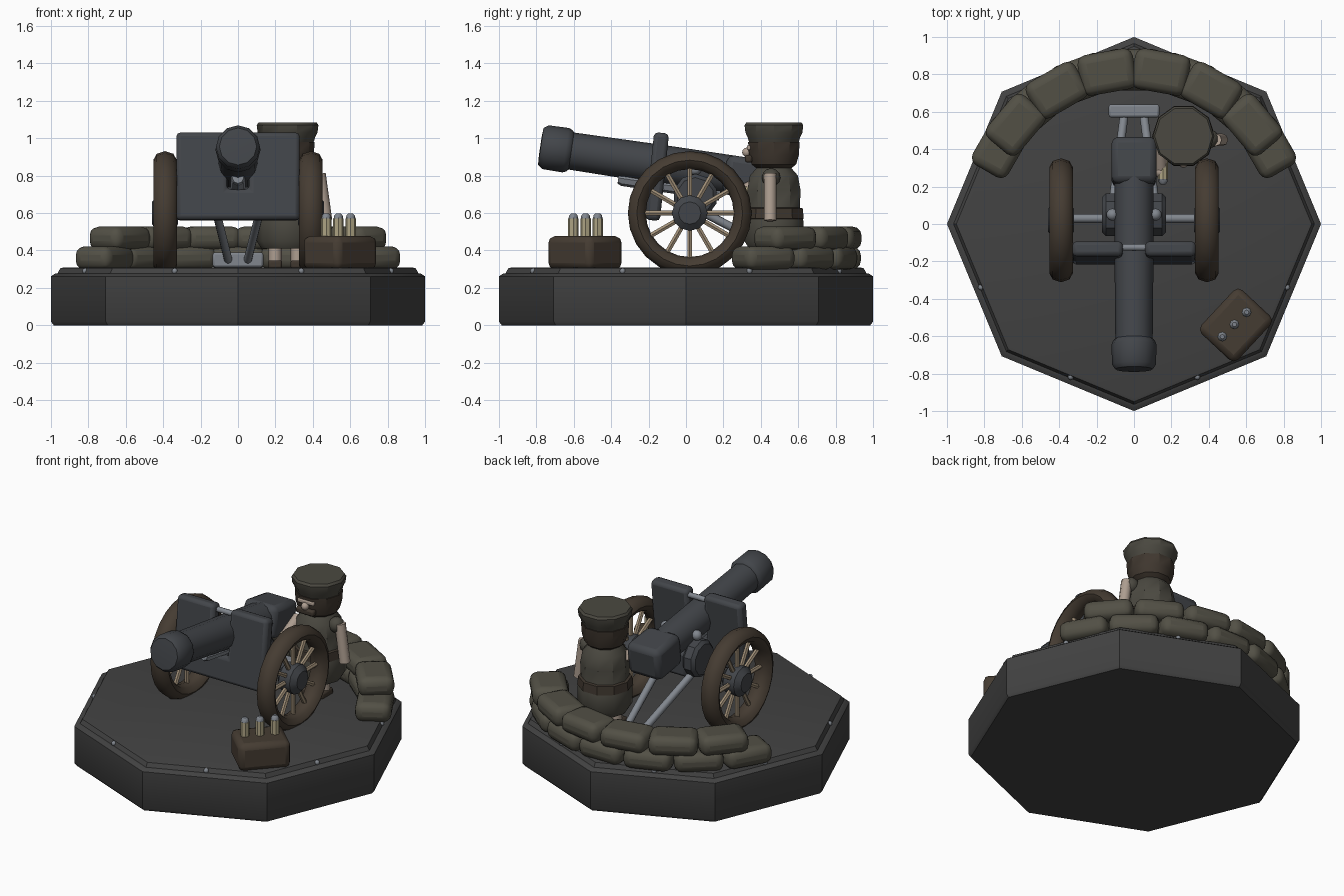
import bpy, bmesh
from math import radians, sin, cos, pi
from mathutils import Matrix, Vector

if "Cube" in bpy.data.objects:
    bpy.data.objects.remove(bpy.data.objects["Cube"])


def mat(name, r, g, b):
    m = bpy.data.materials.new(name)
    m.diffuse_color = (r, g, b, 1)
    m.use_nodes = True
    m.node_tree.nodes["Principled BSDF"].inputs["Base Color"].default_value = m.diffuse_color
    return m


STONE = mat("stone", 0.055, 0.055, 0.055)
GUN = mat("gunmetal", 0.055, 0.06, 0.068)
STEEL = mat("steel", 0.22, 0.24, 0.27)
WOOD = mat("wood", 0.06, 0.045, 0.032)
SPOKE = mat("spoke_wood", 0.36, 0.28, 0.19)
CANVAS = mat("canvas", 0.085, 0.08, 0.06)
CLOTH = mat("cloth", 0.07, 0.066, 0.052)
LEATHER = mat("leather", 0.05, 0.038, 0.028)
SKIN = mat("skin", 0.42, 0.34, 0.28)
BRASS = mat("brass", 0.42, 0.37, 0.23)


def finish(name, bm, material, matrix=None, bevel=0, segments=2, angle=35):
    bmesh.ops.recalc_face_normals(bm, faces=bm.faces)
    me = bpy.data.meshes.new(name)
    bm.to_mesh(me)
    bm.free()
    ob = bpy.data.objects.new(name, me)
    bpy.context.collection.objects.link(ob)
    me.materials.append(material)
    if matrix:
        ob.matrix_world = matrix
    if bevel:
        b = ob.modifiers.new("bevel", "BEVEL")
        b.width, b.segments = bevel, segments
    bpy.ops.object.select_all(action="DESELECT")
    ob.select_set(True)
    bpy.context.view_layer.objects.active = ob
    bpy.ops.object.shade_smooth_by_angle(angle=radians(angle))
    return ob


def lathe(name, profile, sides, material, matrix=None, angle=35):
    """Capped stack of rings (radius, z) around local z."""
    bm = bmesh.new()
    rings = [[bm.verts.new((r * cos(2 * pi * i / sides), r * sin(2 * pi * i / sides), z))
              for i in range(sides)] for r, z in profile]
    for a, b in zip(rings, rings[1:]):
        for i in range(sides):
            j = (i + 1) % sides
            bm.faces.new((a[i], a[j], b[j], b[i]))
    bm.faces.new(rings[0])
    bm.faces.new(rings[-1])
    return finish(name, bm, material, matrix, angle=angle)


def tube(name, p, q, r, material, sides=8):
    p, q = Vector(p), Vector(q)
    d = q - p
    m = Matrix.Translation(p) @ d.to_track_quat("Z", "Y").to_matrix().to_4x4()
    return lathe(name, [(r, 0), (r, d.length)], sides, material, m, 50)


def box(name, size, material, matrix, bevel=0.02, segments=2, angle=35):
    bm = bmesh.new()
    bmesh.ops.create_cube(bm, size=1)
    bmesh.ops.scale(bm, vec=size, verts=bm.verts)
    return finish(name, bm, material, matrix, bevel, segments, angle)


def ball(name, loc, r, material, scale=(1, 1, 1)):
    bm = bmesh.new()
    bmesh.ops.create_uvsphere(bm, u_segments=10, v_segments=6, radius=r)
    bmesh.ops.scale(bm, vec=scale, verts=bm.verts)
    return finish(name, bm, material, Matrix.Translation(loc), angle=60)


T = Matrix.Translation


def R(deg, axis):
    return Matrix.Rotation(radians(deg), 4, axis)


# Octagonal base with a stepped lip and rivets
lathe("base", [(0.985, 0), (1, 0.02), (1, 0.262), (0.98, 0.275), (0.965, 0.278),
               (0.95, 0.305), (0.93, 0.31)], 8, STONE)
for i in range(8):
    a = radians(22.5 + 45 * i)
    ball(f"base_rivet_{i}", (0.885 * cos(a), 0.885 * sin(a), 0.29), 0.016, STEEL)

# Spoked wheels, hubs and axle
for s, side in ((-1, "left"), (1, "right")):
    place = T((0.39 * s, 0.02, 0.6)) @ R(90, "Y")
    bm = bmesh.new()
    grid = []
    for i in range(24):
        a = 2 * pi * i / 24
        grid.append([bm.verts.new(((0.283 + 0.048 * cos(b)) * cos(a),
                                   (0.283 + 0.048 * cos(b)) * sin(a), 0.063 * sin(b)))
                     for b in (2 * pi * k / 8 for k in range(8))])
    for i in range(24):
        for k in range(8):
            n, l = (i + 1) % 24, (k + 1) % 8
            bm.faces.new((grid[i][k], grid[n][k], grid[n][l], grid[i][l]))
    finish(f"wheel_rim_{side}", bm, WOOD, place, angle=50)
    lathe(f"wheel_hub_{side}", [(0.06, -0.07), (0.095, -0.04), (0.095, 0.04), (0.06, 0.07)],
          12, GUN, place)
    for i in range(12):
        a = 2 * pi * i / 12
        c = Vector((0.39 * s, 0.02, 0.6))
        d = Vector((0, cos(a), sin(a)))
        tube(f"spoke_{side}_{i}", c + d * 0.06, c + d * 0.26, 0.015, SPOKE, 6)
tube("axle", (-0.4, 0.03, 0.6), (0.4, 0.03, 0.6), 0.024, STEEL)

# Raised barrel with muzzle ring, breech and recoil cylinder
gun = T((0, 0, 0.84)) @ R(81.5, "X")
lathe("barrel", [(0.105, -0.3), (0.105, 0.1), (0.1, 0.62), (0.112, 0.63), (0.12, 0.65),
                 (0.118, 0.76), (0.1, 0.785), (0.05, 0.788)], 12, GUN, gun)
box("breech", (0.24, 0.21, 0.25), GUN, gun @ T((0, 0, -0.335)), 0.035)
lathe("recoil_cylinder", [(0.04, -0.2), (0.04, 0.33), (0.03, 0.35)], 8, STEEL,
      gun @ T((0, -0.105, 0)))

# Carriage cheeks and trunnions
for s, side in ((-1, "left"), (1, "right")):
    lathe(f"cheek_{side}", [(0.1, -0.045), (0.12, -0.025), (0.12, 0.025), (0.1, 0.045)], 10,
          GUN, T((0.125 * s, 0.05, 0.69)) @ R(90, "Y"))
    ball(f"trunnion_{side}", (0.115 * s, 0.05, 0.835), 0.033, STEEL)
    tube(f"trail_{side}", (0.12 * s, 0.06, 0.62), (0.05 * s, 0.6, 0.34), 0.023, STEEL)
box("carriage_block", (0.2, 0.18, 0.16), GUN, T((0, 0.05, 0.66)), 0.02)
box("trail_spade", (0.27, 0.07, 0.08), STEEL, T((0, 0.605, 0.35)), 0.012)

# Notched shield, leaning back slightly, with cross bar
bm = bmesh.new()
outline = [(-0.33, -0.235), (0.33, -0.235), (0.33, 0.235), (0.06, 0.235), (0.06, -0.07),
           (-0.06, -0.07), (-0.06, 0.235), (-0.33, 0.235)]
face = bm.faces.new([bm.verts.new((x, 0.04, z)) for x, z in outline])
ext = bmesh.ops.extrude_face_region(bm, geom=[face])
bmesh.ops.translate(bm, vec=(0, -0.08, 0),
                    verts=[v for v in ext["geom"] if isinstance(v, bmesh.types.BMVert)])
finish("shield", bm, GUN, T((0, -0.155, 0.795)) @ R(-6, "X"), 0.022)
tube("shield_bar", (-0.09, -0.125, 0.99), (0.09, -0.125, 0.99), 0.018, STEEL)

# Two courses of sandbags round the back
for course, z, angles, size in (
        ("lower", 0.36, range(30, 151, 20), (0.3, 0.22, 0.125)),
        ("upper", 0.465, range(40, 141, 20), (0.3, 0.22, 0.125))):
    for i, deg in enumerate(angles):
        a = radians(deg)
        box(f"sandbag_{course}_{i}", size, CANVAS,
            T((0.825 * cos(a), 0.825 * sin(a), z)) @ R(deg - 90, "Z"), 0.048, 3, 60)

# Ammunition crate and shells
box("ammo_crate", (0.32, 0.27, 0.18), WOOD, T((0.545, -0.54, 0.388)) @ R(47, "Z"), 0.035)


def shell(name, matrix):
    lathe(name + "_case", [(0.028, 0), (0.028, 0.1)], 8, BRASS, matrix)
    lathe(name + "_tip", [(0.026, 0.1), (0.022, 0.118), (0.012, 0.128)], 8, STEEL, matrix)


for i, o in enumerate((-0.065, 0, 0.065)):
    shell(f"shell_{i}", T((0.537 + o, -0.537 + o, 0.47)))

# Gunner standing by the breech: coat, belt, head, cap
body = T((0.265, 0.47, 0))
lathe("coat", [(0.14, 0.41), (0.165, 0.45), (0.165, 0.56), (0.145, 0.62), (0.15, 0.72),
               (0.135, 0.8), (0.08, 0.86)], 10, CLOTH, body)
lathe("belt", [(0.15, 0.565), (0.168, 0.57), (0.162, 0.625), (0.14, 0.63)], 10, LEATHER, body)
lathe("head", [(0.085, 0.83), (0.125, 0.86), (0.14, 0.91), (0.145, 0.98)], 10, LEATHER, body)
lathe("cap", [(0.13, 0.965), (0.142, 0.985), (0.147, 1.005), (0.16, 1.03), (0.165, 1.07),
              (0.155, 1.085)], 10, CLOTH, body)
box("brow", (0.12, 0.02, 0.025), SKIN, T((0.265, 0.335, 0.95)), 0.006)
box("moustache", (0.13, 0.04, 0.04), LEATHER, T((0.265, 0.335, 0.89)), 0.012)
ball("nose", (0.265, 0.325, 0.925), 0.025, SKIN)

# Limbs and the shell being loaded
tube("right_arm", (0.435, 0.45, 0.81), (0.47, 0.45, 0.56), 0.034, SKIN)
ball("right_shoulder", (0.405, 0.455, 0.79), 0.05, CLOTH)
tube("left_arm", (0.14, 0.43, 0.78), (0.145, 0.29, 0.71), 0.034, SKIN)
ball("left_hand", (0.145, 0.28, 0.71), 0.036, SKIN)
shell("loaded_shell", T((0.155, 0.34, 0.72)) @ R(90, "X"))
for x, side in ((0.198, "left"), (0.318, "right")):
    tube(f"{side}_leg", (x, 0.45, 0.34), (x, 0.45, 0.45), 0.036, SKIN)
    box(f"{side}_boot", (0.075, 0.12, 0.045), LEATHER, T((x, 0.435, 0.325)), 0.012)
